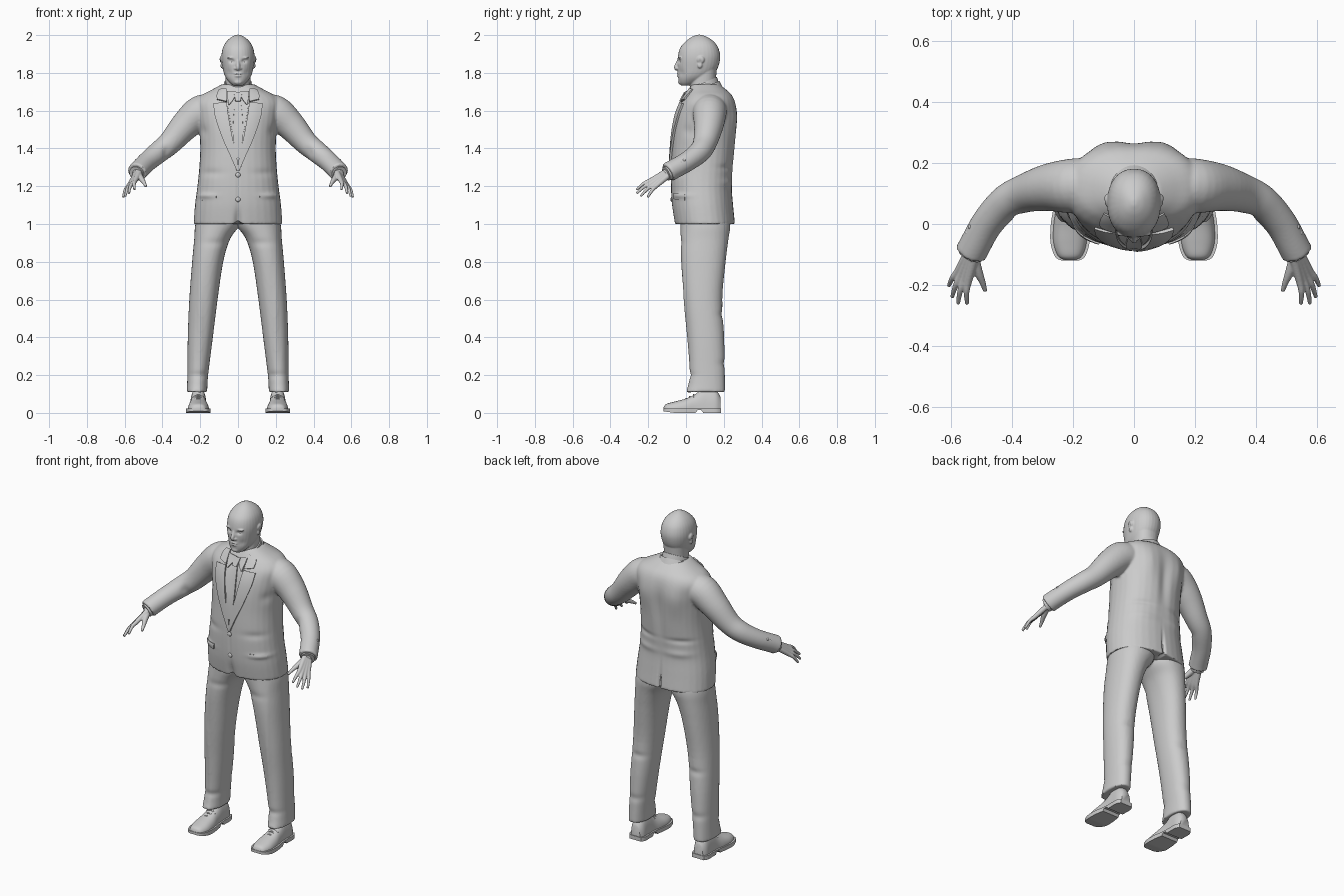
import bpy, bmesh, math
from mathutils import Vector, Matrix
from mathutils.bvhtree import BVHTree

if "Cube" in bpy.data.objects:
    bpy.data.objects.remove(bpy.data.objects["Cube"])

grey = bpy.data.materials.new("Plain grey")
grey.use_nodes = True
grey.diffuse_color = (0.6, 0.6, 0.6, 1)
grey.node_tree.nodes["Principled BSDF"].inputs["Base Color"].default_value = (0.6, 0.6, 0.6, 1)
SIDES = (("left", 1), ("right", -1))


def spline(rows, steps=5):
    """Smooth interpolation through rows of numbers."""
    out = []
    for i in range(len(rows) - 1):
        a, b, c, d = (rows[max(0, min(len(rows) - 1, i + k))] for k in (-1, 0, 1, 2))
        for j in range(steps):
            t = j / steps
            out.append([q + t * ((r - p) / 2 + t * (p - 2.5 * q + 2 * r - s / 2
                        + t * (1.5 * (q - r) + (s - p) / 2)))
                        for p, q, r, s in zip(a, b, c, d)])
    return out + [list(rows[-1])]


def skin(bm, loops):
    """Bridge loops of points and cap both ends."""
    rings = [[bm.verts.new(p) for p in loop] for loop in loops]
    n = len(rings[0])
    for a, b in zip(rings, rings[1:]):
        for i in range(n):
            bm.faces.new((a[i], a[(i + 1) % n], b[(i + 1) % n], b[i]))
    bm.faces.new(rings[0])
    bm.faces.new(rings[-1])


def oval(n=32, power=2.0):
    for i in range(n):
        a = math.tau * i / n
        c, s = math.cos(a), math.sin(a)
        yield (math.copysign(abs(c) ** (2 / power), c), math.copysign(abs(s) ** (2 / power), s))


def loft(bm, rows, s=1, power=2.2):
    """Stack of level ovals: height, x range, y range."""
    skin(bm, [[(s * ((x0 + x1) / 2 + (x1 - x0) / 2 * c), (y0 + y1) / 2 + (y1 - y0) / 2 * d, z)
               for c, d in oval(power=power)] for z, x0, x1, y0, y1 in spline(rows)])


def tube(bm, rows, s=1, n=20):
    """Round tube: x, y, z, radius."""
    rows = spline(rows)
    pts = [Vector((s * r[0], r[1], r[2])) for r in rows]
    loops = []
    for i, p in enumerate(pts):
        t = (pts[min(i + 1, len(pts) - 1)] - pts[max(i - 1, 0)]).normalized()
        u = t.cross(Vector((0, 0, 1))).normalized()
        v = t.cross(u)
        loops.append([p + (u * c + v * d) * rows[i][3] for c, d in oval(n)])
    skin(bm, loops)


def ball(bm, centre, size):
    bmesh.ops.create_uvsphere(bm, u_segments=20, v_segments=12, radius=1,
                              matrix=Matrix.LocRotScale(Vector(centre), None, Vector(size)))


def finish(name, bm, voxel=0, smooth=4, dents=(), thick=0, offset=0.0):
    """Turn the bmesh into an object, weld it, then sculpt soft bumps and folds."""
    if not thick:
        bmesh.ops.recalc_face_normals(bm, faces=bm.faces)
    mesh = bpy.data.meshes.new(name)
    bm.to_mesh(mesh)
    bm.free()
    obj = bpy.data.objects.new(name, mesh)
    bpy.context.collection.objects.link(obj)
    mesh.materials.append(grey)
    bpy.ops.object.select_all(action='DESELECT')
    obj.select_set(True)
    bpy.context.view_layer.objects.active = obj
    if voxel:
        m = obj.modifiers.new("weld", 'REMESH')
        m.mode, m.voxel_size = 'VOXEL', voxel
        m = obj.modifiers.new("soften", 'SMOOTH')
        m.factor, m.iterations = 0.5, smooth
    if thick:
        m = obj.modifiers.new("thickness", 'SOLIDIFY')
        m.thickness, m.offset = thick, offset
    for m in list(obj.modifiers):
        bpy.ops.object.modifier_apply(modifier=m.name)
    moves = []
    for v in obj.data.vertices if dents else ():
        x, y, z = abs(v.co.x), v.co.y, v.co.z
        amount = sum(h * math.exp(-((x - px) / sx) ** 2 - ((y - py) / sy) ** 2 - ((z - pz) / sz) ** 2)
                     for px, py, pz, sx, sy, sz, h in dents)
        moves.append(v.co + v.normal * amount)
    for v, co in zip(obj.data.vertices, moves):
        v.co = co
    bpy.ops.object.shade_smooth_by_angle(angle=math.radians(50))
    return obj


# Jacket with sleeves
bm = bmesh.new()
body = [(1.0, .235, -.06, .26), (1.1, .228, -.075, .25), (1.2, .215, -.08, .243),
        (1.3, .205, -.08, .25), (1.4, .2, -.076, .26), (1.5, .205, -.07, .267),
        (1.58, .215, -.055, .27), (1.64, .222, -.03, .262), (1.68, .195, -.005, .245),
        (1.71, .14, .012, .215), (1.74, .085, .03, .175)]
loft(bm, [(z, -w, w, f, b) for z, w, f, b in body], power=2.25)
sleeve = [(.13, .13, 1.6, .085), (.2, .125, 1.59, .09), (.28, .12, 1.52, .078), (.36, .1, 1.43, .063),
          (.42, .07, 1.38, .058), (.48, .005, 1.33, .053), (.525, -.075, 1.285, .052), (.535, -.095, 1.273, .053)]
for _, s in SIDES:
    tube(bm, sleeve, s, 28)
folds = [(0, .26, 1.02, .008, .06, .1, -.018), (0, -.07, 1.0, .018, .05, .07, -.02),
         (0, -.08, 1.17, .006, .05, .12, -.005), (0, .27, 1.45, .03, .06, .15, -.012),
         (.1, .26, 1.55, .05, .06, .09, .01), (.165, -.02, 1.15, .05, .06, .014, .008),
         (0, -.05, 1.57, .045, .06, .1, -.012), (.2, -.02, 1.49, .03, .05, .03, -.012),
         (.14, .24, 1.3, .09, .06, .015, -.007), (.12, .24, 1.22, .09, .06, .02, .006),
         (.38, .04, 1.38, .02, .04, .03, -.008), (.15, -.05, 1.27, .07, .06, .02, -.005)]
jacket = finish("jacket", bm, .007, 5, folds)
surface = BVHTree.FromPolygons([v.co for v in jacket.data.vertices],
                               [tuple(p.vertices) for p in jacket.data.polygons])


def on_jacket(x, z, lift=0.0):
    hit = surface.ray_cast(Vector((x, -1, z)), Vector((0, 1, 0)))[0]
    if hit is None:
        hit = surface.find_nearest(Vector((x, -.05, z)))[0]
    return hit - Vector((0, lift, 0))


def plate(name, inner, outer, lift, s=1):
    """Cloth piece laid on the jacket front between two x-z edges."""
    bm = bmesh.new()
    cols = 6
    grid = [[bm.verts.new(on_jacket(s * (a[0] + (b[0] - a[0]) * k / cols),
                                    a[1] + (b[1] - a[1]) * k / cols, lift))
             for k in range(cols + 1)] for a, b in zip(spline(inner), spline(outer))]
    stitch(bm, grid, lambda f: f.normal.y > 0)
    finish(name, bm, thick=lift + .004, offset=-1.0)


def stitch(bm, grid, flipped):
    for r, q in zip(grid, grid[1:]):
        for k in range(len(r) - 1):
            f = bm.faces.new((r[k], r[k + 1], q[k + 1], q[k]))
            f.normal_update()
            if flipped(f):
                f.normal_flip()


def band(name, reach, upper, lower, thick):
    """Collar wrapped round the neck, lower at the throat: x size, y centre, y size, z."""
    bm = bmesh.new()
    turns = [reach * (i / 24 - 1) for i in range(49)]
    edges = [[bm.verts.new((w * math.sin(t), c + d * math.cos(t), z + .032 * math.cos(t)))
              for t in turns] for w, c, d, z in (upper, lower)]
    stitch(bm, edges, lambda f: False)
    finish(name, bm, thick=thick)


# Shirt, tie and collars
plate("shirt_front", [(-.06, 1.72), (-.05, 1.6), (-.025, 1.46), (-.002, 1.34)],
      [(.06, 1.72), (.05, 1.6), (.025, 1.46), (.002, 1.34)], .003)
band("shirt_collar", 2.95, (.07, .088, .072, 1.745), (.078, .088, .086, 1.7), .008)
band("jacket_collar", 2.35, (.08, .092, .08, 1.722), (.112, .095, .104, 1.67), .012)
plate("tie_blade", [(-.012, 1.665), (-.022, 1.58), (-.026, 1.47), (-.012, 1.35)],
      [(.012, 1.665), (.022, 1.58), (.026, 1.47), (.012, 1.35)], .01)
plate("tie_knot", [(-.022, 1.7), (-.019, 1.68), (-.013, 1.652)],
      [(.022, 1.7), (.019, 1.68), (.013, 1.652)], .018)

# Lapels, collar leaves and pocket flaps
for side, s in SIDES:
    plate(side + "_shirt_collar_point", [(.008, 1.7), (.022, 1.665), (.044, 1.635)],
          [(.06, 1.705), (.056, 1.67), (.05, 1.635)], .012, s)
    plate(side + "_collar_leaf", [(.062, 1.72), (.062, 1.69), (.06, 1.65)],
          [(.1, 1.715), (.112, 1.69), (.112, 1.662)], .011, s)
    plate(side + "_lapel", [(.06, 1.645), (.05, 1.57), (.03, 1.46), (.008, 1.37), (-.002, 1.28)],
          [(.13, 1.64), (.122, 1.57), (.085, 1.46), (.045, 1.37), (.006, 1.28)], .012 if s > 0 else .009, s)
    plate(side + "_pocket_flap", [(.115, 1.165), (.115, 1.15), (.118, 1.132)],
          [(.2, 1.16), (.2, 1.145), (.198, 1.125)], .006, s)

# Jacket and cuff buttons
bm = bmesh.new()
for z in (1.26, 1.13):
    ball(bm, on_jacket(0, z, .003), (.013, .006, .013))
for _, s in SIDES:
    for i in range(3):
        ball(bm, (s * (.553 - .008 * i), -.05 + .02 * i, 1.315 + .011 * i), (.008, .008, .008))
finish("buttons", bm)

# Trousers
bm = bmesh.new()
leg = [(.11, .163, .272, .0, .207), (.2, .158, .268, .02, .206), (.4, .133, .266, .01, .202),
       (.6, .108, .258, -.01, .192), (.8, .078, .243, -.026, .21), (.92, .042, .232, -.028, .225),
       (1.0, -.01, .226, -.03, .235), (1.1, -.02, .2, -.03, .22)]
for _, s in SIDES:
    loft(bm, leg, s)
finish("trousers", bm, .008, 4, [(.2, .0, .45, .012, .03, .35, .005), (.19, .2, .52, .05, .04, .02, -.006),
                                 (.2, .02, .2, .06, .05, .018, -.006), (.12, -.02, .9, .06, .04, .02, -.004),
                                 (.21, .2, .26, .05, .04, .02, -.005)])

# Shoes: y, half width, top height
upper = [(-.118, .018, .03), (-.105, .04, .047), (-.06, .055, .06), (.0, .054, .076), (.05, .046, .1),
         (.1, .043, .135), (.155, .043, .125), (.182, .03, .085)]
for side, s in SIDES:
    bm = bmesh.new()
    skin(bm, [[(s * .21 + w * c, y, .015 + (h - .015) * max(0, d)) for c, d in oval(power=2.4)]
              for y, w, h in spline(upper)])
    for i in range(3):
        y, h = .0 + .02 * i, .076 + .01 * i
        tube(bm, [(.21 + k * .03, y, h - .016 * abs(k), .004) for k in (-1, 0, 1)], s, 8)
    finish(side + "_shoe", bm)
    bm = bmesh.new()
    loops = []
    for y, w, _ in spline(upper):
        low = .014 if .055 < y < .085 else max(0, -.06 - y) * .15
        w += .009
        loops.append([(s * .21 + k * w, y * 1.02, z) for k, z in ((-1, low), (1, low), (1, .024), (-1, .024))])
    skin(bm, loops)
    finish(side + "_sole", bm)

# Hands: fingers fan out from the wrist across the palm
wrist, palm = Vector((.53, -.095, 1.27)), Vector((.56, -.17, 1.218))
across = Vector((.6, .66, -.45))
tips = [(.548, -.262, 1.182), (.578, -.262, 1.162), (.597, -.24, 1.147), (.608, -.203, 1.142)]
for side, s in SIDES:
    bm = bmesh.new()
    for i, tip in enumerate(tips):
        start = wrist + across * (i - 1.5) * .01
        knuckle = palm + across * (i - 1.5) * .018
        middle = (knuckle + Vector(tip)) / 2 + Vector((.004, 0, .007))
        tube(bm, [(*start, .016), (*knuckle, .0125), (*middle, .0095), (*tip, .0065)], s)
    tube(bm, [(*wrist, .018), (.512, -.155, 1.24, .015), (.498, -.19, 1.22, .0105), (.488, -.22, 1.2, .007)], s)
    tube(bm, [(.5, -.04, 1.3, .03), (.52, -.07, 1.283, .03), (.535, -.11, 1.262, .026)], s)
    finish(side + "_hand", bm, .0035, 3)
    bm = bmesh.new()
    tube(bm, [(.515, -.06, 1.29, .04), (.53, -.085, 1.275, .04), (.54, -.105, 1.266, .039)], s)
    finish(side + "_shirt_cuff", bm)

# Head and neck
bm = bmesh.new()
skull = [(1.733, .026, -.026, .03), (1.75, .046, -.037, .07), (1.78, .068, -.042, .125),
         (1.82, .08, -.044, .165), (1.88, .088, -.044, .181), (1.93, .081, -.032, .172),
         (1.965, .062, -.004, .148), (1.99, .034, .03, .112), (2.002, .008, .06, .08)]
loft(bm, [(z, -w, w, f, b) for z, w, f, b in skull])
loft(bm, [(1.66, -.07, .07, .02, .17), (1.74, -.065, .065, .022, .158), (1.84, -.07, .07, .03, .165)])
tube(bm, [(0, -.036, 1.875, .007), (0, -.046, 1.85, .009), (0, -.052, 1.83, .012), (0, -.045, 1.818, .01)])
ball(bm, (0, -.039, 1.795), (.024, .01, .006))
ball(bm, (0, -.038, 1.784), (.02, .01, .006))
ball(bm, (0, -.03, 1.752), (.022, .012, .014))
for _, s in SIDES:
    ball(bm, (s * .012, -.043, 1.823), (.009, .009, .007))
    ball(bm, (s * .032, -.03, 1.88), (.026, .012, .007))
    ball(bm, (s * .088, .078, 1.87), (.011, .02, .02))
    ball(bm, (s * .085, .073, 1.842), (.009, .013, .018))
finish("head", bm, .0038, 3, [(.032, -.035, 1.862, .014, .03, .01, -.009), (.096, .074, 1.86, .01, .01, .016, -.006),
                             (.045, -.02, 1.8, .018, .03, .02, -.004), (0, -.045, 1.79, .02, .02, .003, -.004)])
bm = bmesh.new()
for _, s in SIDES:
    ball(bm, (s * .032, -.02, 1.861), (.013, .011, .008))
finish("eyes", bm)
